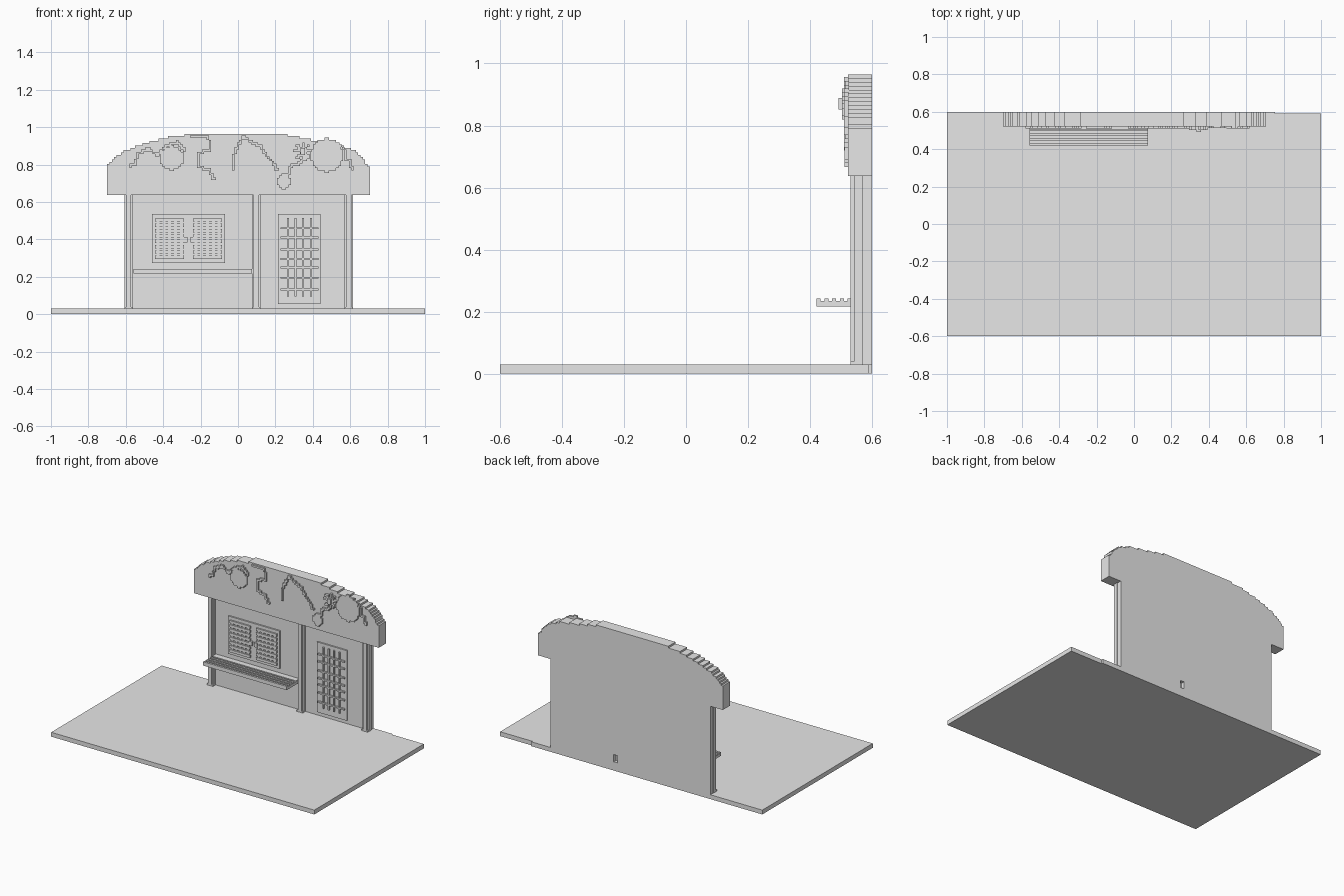
import bpy, bmesh, math

if "Cube" in bpy.data.objects:
    bpy.data.objects.remove(bpy.data.objects["Cube"], do_unlink=True)

grey = bpy.data.materials.new("plain grey")
grey.use_nodes = True
GREY = (0.8, 0.8, 0.8, 1)
grey.diffuse_color = GREY
grey.node_tree.nodes["Principled BSDF"].inputs["Base Color"].default_value = GREY

BACK, CELL = 0.6, 0.0125


def finish(name, bm):
    bmesh.ops.recalc_face_normals(bm, faces=bm.faces)
    mesh = bpy.data.meshes.new(name)
    bm.to_mesh(mesh)
    bm.free()
    mesh.materials.append(grey)
    obj = bpy.data.objects.new(name, mesh)
    bpy.context.collection.objects.link(obj)
    return obj


def boxes(name, items):
    """One object from boxes given as (x0, x1, y0, y1, z0, z1)."""
    bm = bmesh.new()
    for x0, x1, y0, y1, z0, z1 in items:
        for v in bmesh.ops.create_cube(bm, size=1)["verts"]:
            v.co = ((x0 + x1) / 2 + v.co.x * (x1 - x0),
                    (y0 + y1) / 2 + v.co.y * (y1 - y0),
                    (z0 + z1) / 2 + v.co.z * (z1 - z0))
    return finish(name, bm)


def prism(name, outline, axis, start, end):
    """Extrude an outline in (x, z) along y, or in (y, z) along x."""
    bm = bmesh.new()
    place = (lambda a, b: (a, start, b)) if axis == "y" else (lambda a, b: (start, a, b))
    face = bm.faces.new([bm.verts.new(place(a, b)) for a, b in outline])
    new = bmesh.ops.extrude_face_region(bm, geom=[face])["geom"]
    shift = (0, end - start, 0) if axis == "y" else (end - start, 0, 0)
    bmesh.ops.translate(bm, vec=shift, verts=[g for g in new if isinstance(g, bmesh.types.BMVert)])
    return finish(name, bm)


def snap(v):
    return round(v / CELL) * CELL


def stepped_disc(name, cx, cz, r, front):
    n = int(r / CELL)
    rows = []
    for i in range(-n, n + 1):
        half = snap(math.sqrt(max(r * r - (i * CELL) ** 2, 0))) or CELL
        z = cz + i * CELL
        rows.append((cx - half, cx + half, front, 0.525, z - CELL / 2, z + CELL / 2))
    boxes(name, rows)


def vine(name, points, front):
    """Chain of small blocks following a path."""
    cells = set()
    for (ax, az), (bx, bz) in zip(points, points[1:]):
        steps = int(math.hypot(bx - ax, bz - az) / 0.004) + 1
        for i in range(steps + 1):
            t = i / steps
            cells.add((round((ax + (bx - ax) * t) / CELL), round((az + (bz - az) * t) / CELL)))
    h = CELL / 2
    boxes(name, [(i * CELL - h, i * CELL + h, front, 0.525, k * CELL - h, k * CELL + h)
                 for i, k in sorted(cells)])


# Ground slab with a small notch at the back
boxes("ground_slab", [(-1, 0.755, -0.6, BACK, 0, 0.03), (0.755, 1, -0.6, 0.59, 0, 0.03)])

# Wall with a small socket in the back
wall = boxes("wall", [(-0.605, 0.61, 0.56, BACK, 0.02, 0.65)])
cutter = boxes("socket_cutter", [(0.1, 0.13, 0.575, 0.65, 0.06, 0.11)])
cutter.hide_render = True
cutter.hide_viewport = True
cut = wall.modifiers.new("socket", "BOOLEAN")
cut.operation, cut.object, cut.solver = "DIFFERENCE", cutter, "EXACT"

# Posts: wide backing, narrower front strip and a foot
for name, x in (("right_post", -0.585), ("middle_post", 0.098), ("left_post", 0.592)):
    boxes(name, [(x - 0.023, x + 0.023, 0.542, 0.57, 0.02, 0.645),
                 (x - 0.014, x + 0.014, 0.53, 0.55, 0.02, 0.645),
                 (x - 0.023, x + 0.023, 0.53, 0.57, 0.02, 0.04)])

# Arched signboard with a stepped top edge
ARCH = [(-0.7, 0.79), (-0.66, 0.84), (-0.6, 0.875), (-0.5, 0.915), (-0.38, 0.945), (-0.25, 0.965),
        (0.23, 0.965), (0.36, 0.94), (0.54, 0.91), (0.62, 0.875), (0.67, 0.83), (0.705, 0.78)]


def arch_height(x):
    for (ax, az), (bx, bz) in zip(ARCH, ARCH[1:]):
        if x <= bx:
            return az + (bz - az) * (x - ax) / (bx - ax)
    return ARCH[-1][1]


outline = [(-0.7, 0.638)]
columns = 112
width = 1.405 / columns
last = None
for i in range(columns):
    x = -0.7 + i * width
    z = snap(arch_height(x + width / 2) - 0.965) + 0.965
    if z != last:
        if last is not None:
            outline.append((x, last))
        outline.append((x, z))
    last = z
outline += [(0.705, last), (0.705, 0.638)]
prism("signboard", outline, "y", 0.522, BACK)

# Counter shelf with lengthwise ridges
shelf = [(0.565, 0.217), (0.42, 0.217), (0.42, 0.243)]
for y in (0.44, 0.465, 0.49, 0.515):
    shelf += [(y - 0.006, 0.243), (y - 0.006, 0.234), (y + 0.006, 0.234), (y + 0.006, 0.243)]
shelf.append((0.565, 0.243))
prism("counter_shelf", shelf, "x", -0.56, 0.075)

# Window panel with two lattices and knobs
boxes("window_panel", [(-0.46, -0.07, 0.55, 0.57, 0.275, 0.535)])
for name, x0 in (("right_window_lattice", -0.443), ("left_window_lattice", -0.241)):
    bars = []
    for i in range(8):
        z = 0.304 + i * 0.0286
        bars.append((x0, x0 + 0.155, 0.54, 0.555, z - 0.009, z + 0.009))
    for i in range(5):
        x = x0 + 0.016 + i * 0.031
        bars.append((x - 0.008, x + 0.008, 0.543, 0.555, 0.295, 0.513))
    boxes(name, bars)
boxes("window_knobs", [(x - 0.012, x + 0.012, 0.535, 0.555, 0.383, 0.412) for x in (-0.282, -0.242)])

# Door panel with an open grid of bars
boxes("door_panel", [(0.215, 0.442, 0.55, 0.57, 0.055, 0.537)])
bars = [(x - 0.005, x + 0.005, 0.54, 0.555, 0.095, 0.515) for x in (0.268, 0.308, 0.348, 0.39)]
bars += [(0.228, 0.43, 0.538, 0.555, z - 0.005, z + 0.005)
         for z in (0.132, 0.195, 0.25, 0.295, 0.347, 0.41, 0.46)]
boxes("door_grid", bars)

# Round ornaments on the signboard
stepped_disc("right_disc", -0.355, 0.835, 0.065, 0.513)
stepped_disc("left_disc", 0.475, 0.85, 0.088, 0.513)
stepped_disc("small_disc", 0.245, 0.71, 0.04, 0.511)

# Vines winding over the signboard
VINES = [
    [(-.58, .79), (-.55, .81), (-.535, .86), (-.48, .885), (-.43, .85), (-.4, .89), (-.32, .92), (-.29, .88)],
    [(-.25, .95), (-.17, .95), (-.15, .92), (-.155, .88), (-.21, .86), (-.21, .79), (-.15, .77), (-.13, .72)],
    [(-.03, .78), (-.03, .83), (0, .9), (.03, .95), (.07, .92), (.12, .9), (.15, .85), (.19, .81), (.21, .77)],
    [(.25, .74), (.28, .75), (.28, .79), (.33, .81), (.37, .84)],
    [(.5, .93), (.55, .9), (.58, .87), (.57, .83), (.6, .82), (.61, .77)],
]
for i, path in enumerate(VINES):
    vine(f"vine_{i + 1}", path, 0.51)

# Star-shaped flower with a raised centre
for i in range(4):
    a = math.pi * i / 4
    dx, dz = 0.042 * math.cos(a), 0.042 * math.sin(a)
    vine(f"petal_{i + 1}", [(0.347 - dx, 0.87 - dz), (0.347 + dx, 0.87 + dz)], 0.503)
stepped_disc("flower_centre", 0.347, 0.87, 0.018, 0.491)
